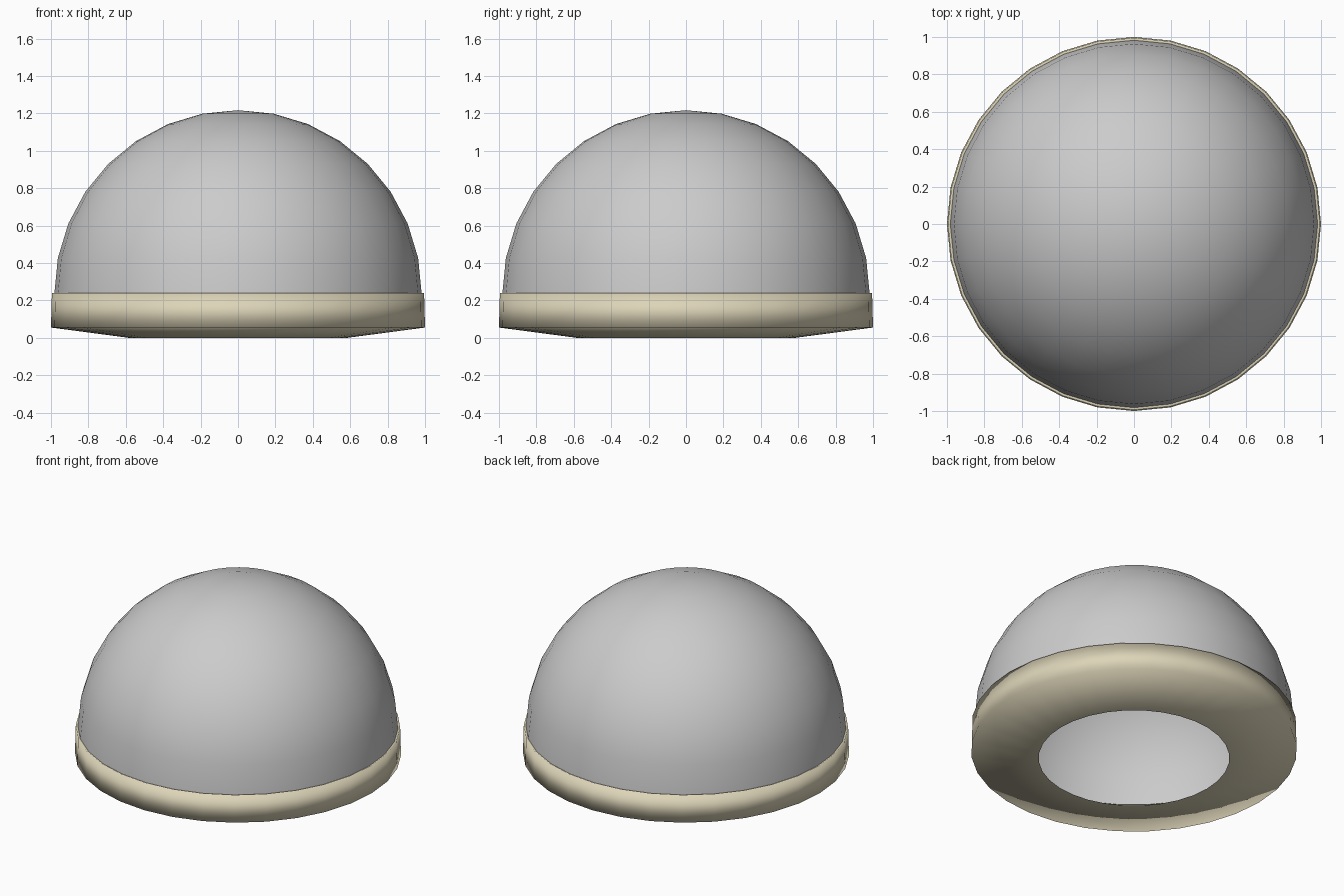
import bpy, bmesh, math

if "Cube" in bpy.data.objects:
    bpy.data.objects.remove(bpy.data.objects["Cube"])

SEGMENTS = 32


def lathe(name, profile, smooth_angle=None):
    """Spin (radius, z) points around z; radius 0 makes a single pole vertex."""
    bm = bmesh.new()
    rings = []
    for r, z in profile:
        n = 1 if r < 1e-6 else SEGMENTS
        rings.append([bm.verts.new((r * math.cos(2 * math.pi * i / SEGMENTS),
                                    r * math.sin(2 * math.pi * i / SEGMENTS), z))
                      for i in range(n)])
    for a, b in zip(rings, rings[1:]):
        for i in range(SEGMENTS):
            j = (i + 1) % SEGMENTS
            if len(b) == 1:
                bm.faces.new((a[i], a[j], b[0]))
            else:
                bm.faces.new((a[i], a[j], b[j], b[i]))
    for f in bm.faces:
        f.smooth = True
    mesh = bpy.data.meshes.new(name)
    bm.to_mesh(mesh)
    bm.free()
    ob = bpy.data.objects.new(name, mesh)
    bpy.context.collection.objects.link(ob)
    return ob


# Open hemispherical dome, sitting in the rim of the base
R, Z0 = 0.982, 0.235
dome = lathe("dome", [(R * math.cos(math.radians(a * 11.25)),
                       Z0 + R * math.sin(math.radians(a * 11.25)))
                      for a in range(8)] + [(0, Z0 + R)])

# Shallow dish base: open hole below, sloping underside, upright wall, thin lip
base = lathe("base", [(0.585, 0.0), (1.0, 0.055), (0.995, 0.24), (0.982, 0.235)])
tan = bpy.data.materials.new("tan")
tan.diffuse_color = (0.72, 0.66, 0.48, 1)
tan.use_nodes = True
tan.node_tree.nodes["Principled BSDF"].inputs["Base Color"].default_value = tan.diffuse_color
base.data.materials.append(tan)
